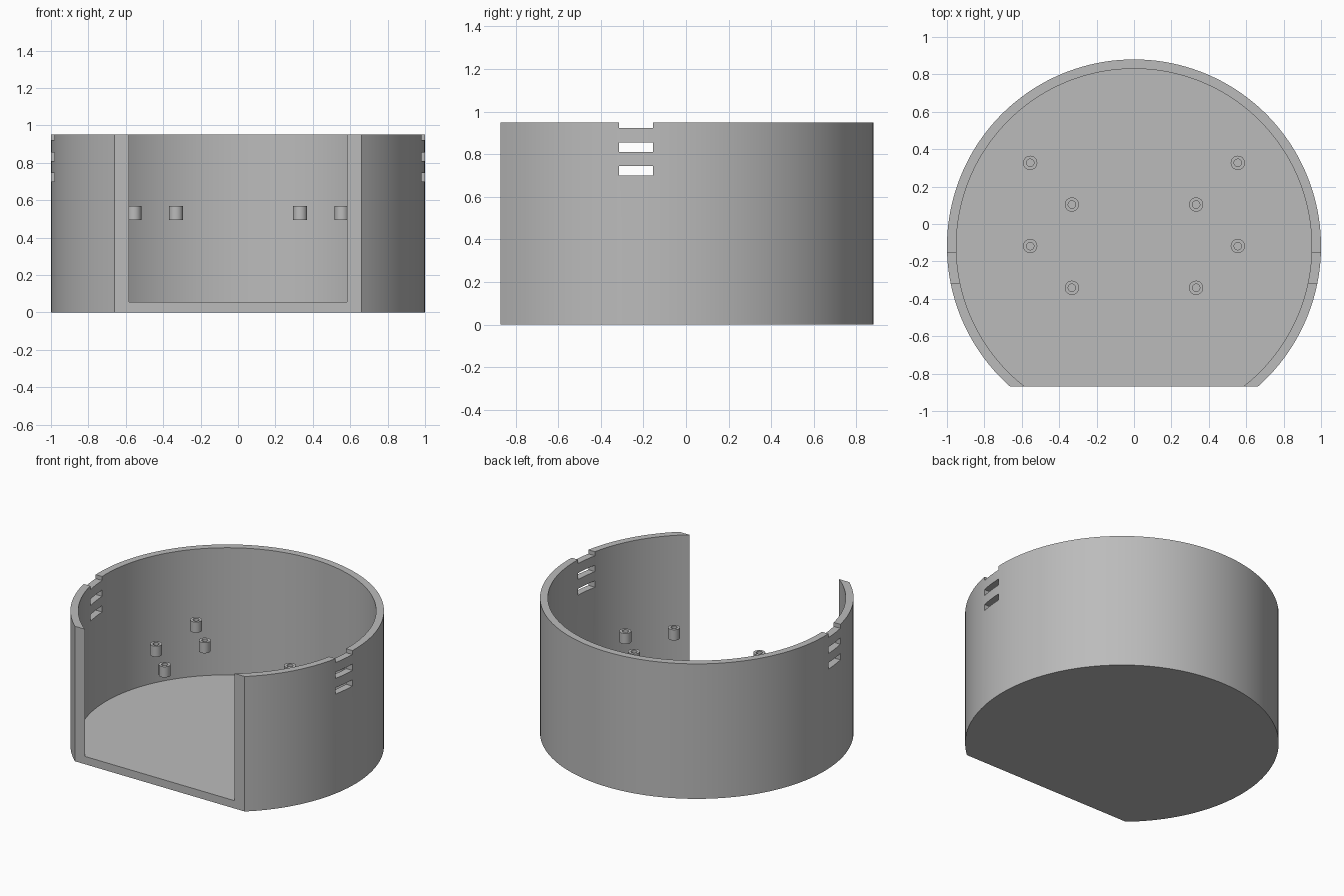
import bpy, bmesh, math

if "Cube" in bpy.data.objects:
    bpy.data.objects.remove(bpy.data.objects["Cube"], do_unlink=True)

CENTRE_Y, FRONT_Y = -0.12, -0.87
OUTER, INNER = 1.0, 0.95
HEIGHT, FLOOR = 0.95, 0.055

grey = bpy.data.materials.new("plain grey")
grey.use_nodes = True
colour = (0.5, 0.5, 0.5, 1)
grey.diffuse_color = colour
grey.node_tree.nodes["Principled BSDF"].inputs["Base Color"].default_value = colour


def prism(name, outline, z0, z1):
    """Extrude a flat outline between two heights."""
    bm = bmesh.new()
    base = bm.faces.new([bm.verts.new((x, y, z0)) for x, y in outline])
    top = bmesh.ops.extrude_face_region(bm, geom=[base])["geom"]
    bmesh.ops.translate(bm, vec=(0, 0, z1 - z0),
                        verts=[v for v in top if isinstance(v, bmesh.types.BMVert)])
    bmesh.ops.recalc_face_normals(bm, faces=bm.faces)
    mesh = bpy.data.meshes.new(name)
    bm.to_mesh(mesh)
    bm.free()
    mesh.materials.append(grey)
    obj = bpy.data.objects.new(name, mesh)
    bpy.context.collection.objects.link(obj)
    return obj


def arc(cx, cy, r, start, end, n):
    steps = [start + (end - start) * i / n for i in range(n + 1)]
    return [(cx + r * math.cos(a), cy + r * math.sin(a)) for a in steps]


def circle(cx, cy, r, n):
    return arc(cx, cy, r, 0, math.tau, n)[:-1]


def activate(obj):
    bpy.ops.object.select_all(action="DESELECT")
    obj.select_set(True)
    bpy.context.view_layer.objects.active = obj


def cut(obj, cutter):
    """Subtract the cutter, then discard it."""
    activate(obj)
    mod = obj.modifiers.new("cut", "BOOLEAN")
    mod.operation, mod.solver, mod.object = "DIFFERENCE", "EXACT", cutter
    bpy.ops.object.modifier_apply(modifier=mod.name)
    bpy.data.objects.remove(cutter, do_unlink=True)


def smooth(obj):
    activate(obj)
    bpy.ops.object.shade_smooth_by_angle(angle=math.radians(30))


# Round tub with a flat, open front
front_angle = math.asin((FRONT_Y - CENTRE_Y) / OUTER)
tub = prism("tub", arc(0, CENTRE_Y, OUTER, front_angle, math.pi - front_angle, 120), 0, HEIGHT)
cut(tub, prism("hollow_cutter", circle(0, CENTRE_Y, INNER, 144), FLOOR, HEIGHT + 0.2))

# Vent slots through both side walls, the uppermost open at the rim
for z0, z1 in ((0.70, 0.745), (0.81, 0.855), (0.922, 1.1)):
    slot = [(-1.2, -0.315), (1.2, -0.315), (1.2, -0.155), (-1.2, -0.155)]
    cut(tub, prism("slot_cutter", slot, z0, z1))
smooth(tub)

# Two mirrored sets of four hollow standoffs
for side, s in (("left", 1), ("right", -1)):
    for i, (x, y) in enumerate(((0.555, 0.327), (0.332, 0.104), (0.555, -0.118), (0.332, -0.341))):
        peg = prism(f"{side}_standoff_{i + 1}", circle(s * x, y, 0.038, 32), 0.493, 0.568)
        cut(peg, prism("bore_cutter", circle(s * x, y, 0.02, 32), 0.4, 0.7))
        smooth(peg)
